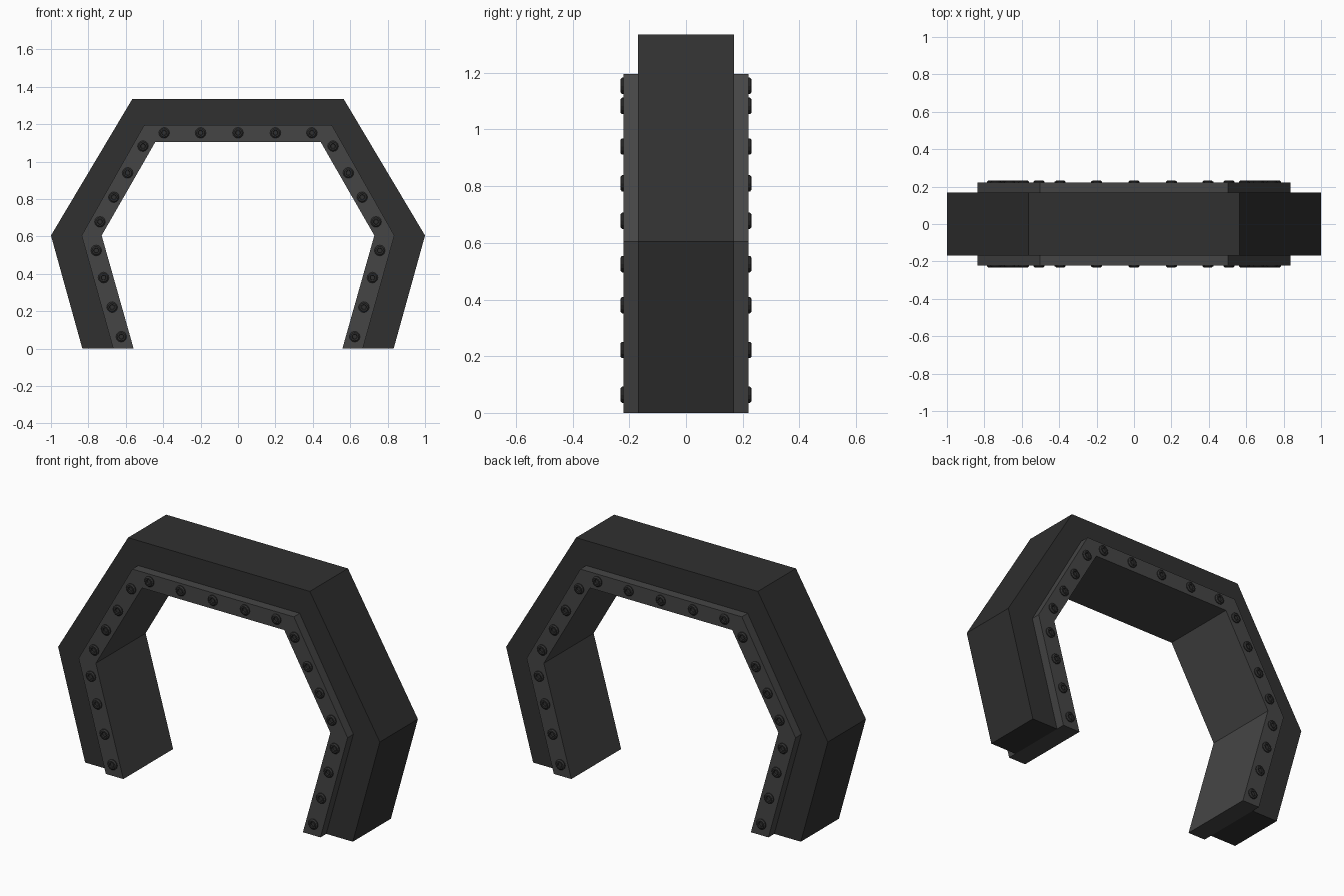
import bpy, bmesh, math

if "Cube" in bpy.data.objects:
    bpy.data.objects.remove(bpy.data.objects["Cube"])

def material(name, v):
    m = bpy.data.materials.new(name)
    m.diffuse_color = (v, v, v, 1)
    m.use_nodes = True
    m.node_tree.nodes["Principled BSDF"].inputs["Base Color"].default_value = m.diffuse_color
    return m

dark = material("dark_rubber", 0.03)
steel = material("dark_steel", 0.06)

# Right-hand half profiles (x, z), foot to top
OUTER = [(0.832, 0), (1.0, 0.605), (0.565, 1.335)]
MIDDLE = [(0.667, 0), (0.836, 0.605), (0.502, 1.195)]
INNER = [(0.558, 0), (0.729, 0.605), (0.442, 1.105)]

def full(half):
    return half + [(-x, z) for x, z in reversed(half)]

def add_object(name, bm, mat):
    bmesh.ops.recalc_face_normals(bm, faces=bm.faces)
    me = bpy.data.meshes.new(name)
    bm.to_mesh(me)
    bm.free()
    me.materials.append(mat)
    ob = bpy.data.objects.new(name, me)
    bpy.context.collection.objects.link(ob)
    return ob

def arch(name, outside, inside, half_depth, mat):
    """Sweep the quad between two outlines through the arch, capped at the feet."""
    bm = bmesh.new()
    rings = []
    for o, i in zip(full(outside), full(inside)):
        rings.append([bm.verts.new((p[0], y, p[1])) for p, y in
                      ((o, -half_depth), (o, half_depth), (i, half_depth), (i, -half_depth))])
    for a, b in zip(rings, rings[1:]):
        for k in range(4):
            n = (k + 1) % 4
            bm.faces.new((a[k], a[n], b[n], b[k]))
    bm.faces.new(rings[0])
    bm.faces.new(rings[-1])
    return add_object(name, bm, mat)

arch("outer_frame", OUTER, MIDDLE, 0.169, dark)
arch("inner_flange", MIDDLE, INNER, 0.221, steel)

# Socket-head bolt: lathed rings (radius, height) along -y
def bolt_rings(bm, cx, cz, side):
    prof = [(0.029, -0.004), (0.029, 0.005), (0.022, 0.011), (0.014, 0.011), (0.012, 0.003)]
    seg = 12
    rings = [[bm.verts.new((cx + r * math.cos(2 * math.pi * k / seg), side * (0.221 + h),
                            cz + r * math.sin(2 * math.pi * k / seg)))
              for k in range(seg)] for r, h in prof]
    for a, b in zip(rings, rings[1:]):
        for k in range(seg):
            n = (k + 1) % seg
            bm.faces.new((a[k], a[n], b[n], b[k]))
    bm.faces.new(rings[0])
    bm.faces.new(rings[-1])

# Bolt centres on the right half, mirrored to the left
BOLTS = [(0.2, 1.154), (0.395, 1.154), (0.508, 1.083), (0.59, 0.94), (0.664, 0.81),
         (0.738, 0.678), (0.758, 0.525), (0.719, 0.38), (0.673, 0.222), (0.624, 0.064)]
centres = [(0, 1.154)] + BOLTS + [(-x, z) for x, z in BOLTS]

for name, side in (("front_bolts", -1), ("back_bolts", 1)):
    bm = bmesh.new()
    for x, z in centres:
        bolt_rings(bm, x, z, side)
    add_object(name, bm, dark)
